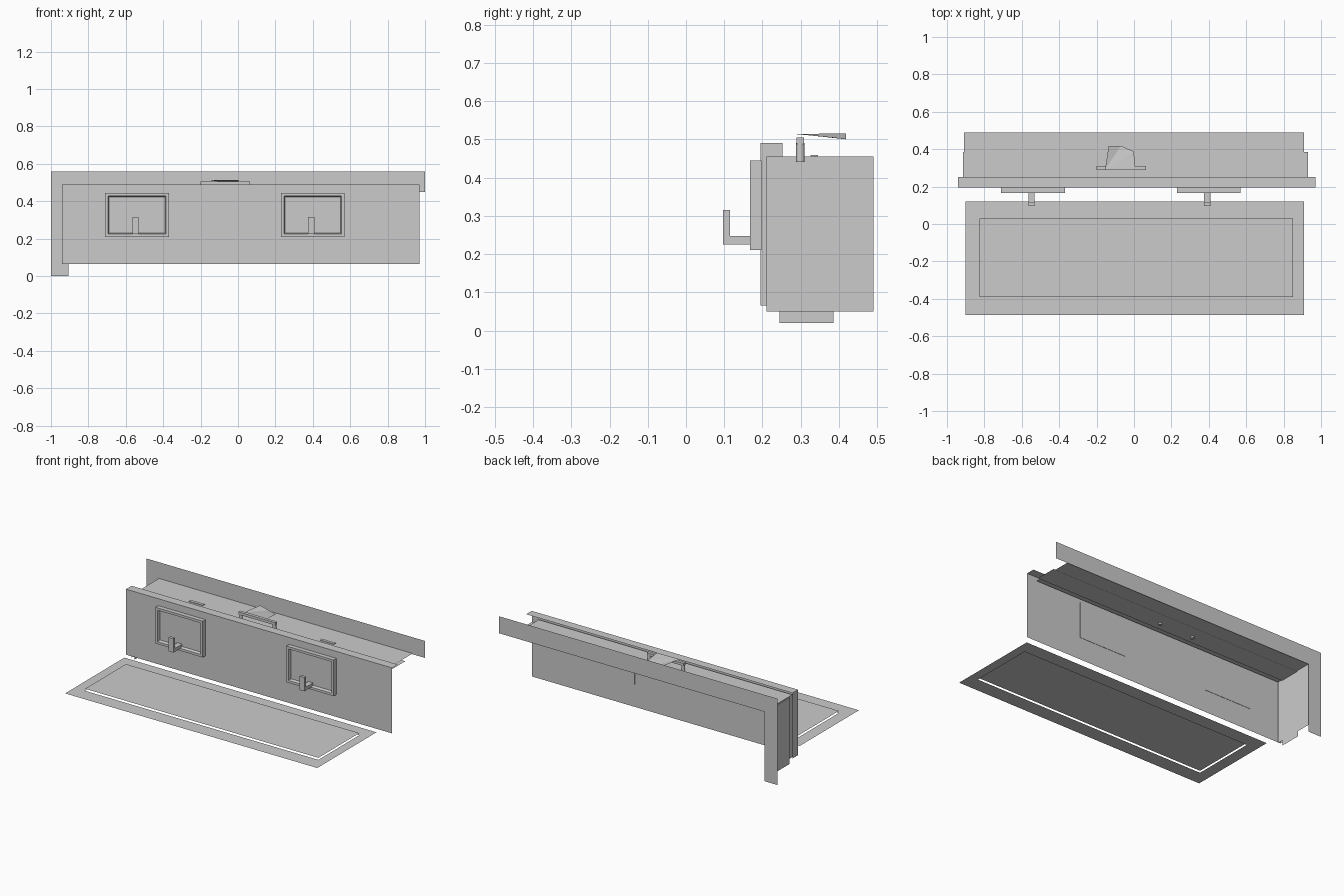
import bpy, bmesh
from math import radians

if "Cube" in bpy.data.objects:
    bpy.data.objects.remove(bpy.data.objects["Cube"])


def finish(name, bm, smooth=False):
    me = bpy.data.meshes.new(name)
    bm.to_mesh(me)
    bm.free()
    ob = bpy.data.objects.new(name, me)
    bpy.context.collection.objects.link(ob)
    if smooth:
        bpy.context.view_layer.objects.active = ob
        ob.select_set(True)
        bpy.ops.object.shade_smooth_by_angle(angle=radians(40))
        ob.select_set(False)
    return ob


def sheets(name, *polys):
    """Open thin sheets, one polygon per point list."""
    bm = bmesh.new()
    for p in polys:
        bm.faces.new([bm.verts.new(v) for v in p])
    bmesh.ops.remove_doubles(bm, verts=bm.verts, dist=1e-5)
    return finish(name, bm)


def flat(x0, x1, y0, y1, z):
    return [(x0, y0, z), (x1, y0, z), (x1, y1, z), (x0, y1, z)]


def upright(x0, x1, z0, z1, y):
    return [(x0, y, z0), (x1, y, z0), (x1, y, z1), (x0, y, z1)]


def side(x, y0, y1, z0, z1):
    return [(x, y1, z0), (x, y0, z0), (x, y0, z1), (x, y1, z1)]


def add_box(bm, x0, x1, y0, y1, z0, z1):
    vs = bmesh.ops.create_cube(bm, size=1)["verts"]
    for v in vs:
        v.co = (x0 if v.co.x < 0 else x1, y0 if v.co.y < 0 else y1,
                z0 if v.co.z < 0 else z1)
    return vs


def ring(name, x0, x1, y0, y1, z, bx, by):
    """Flat rectangular border with a hole."""
    bx0, bx1 = bx
    by0, by1 = by
    o = flat(x0, x1, y0, y1, z)
    i = flat(bx0, bx1, by0, by1, z)
    return sheets(name, *[[o[k], o[(k + 1) % 4], i[(k + 1) % 4], i[k]] for k in range(4)])


# Flat L-shaped panel at the back
sheets("back_panel", [(-1, .49, 0), (-.905, .49, 0), (-.905, .49, .45),
                      (1, .49, .45), (1, .49, .56), (-1, .49, .56)])

# Open-backed cabinet: top and left side only
sheets("cabinet_shell", flat(-.91, .91, .21, .49, .455),
       side(-.91, .21, .49, .05, .455))

# Narrow inner strip that ends in a foot
sheets("support_strip", flat(-.915, .93, .245, .385, .45),
       side(-.915, .245, .385, .02, .45))

# Front plate with folded top and left lips
sheets("front_plate", upright(-.94, .97, .065, .49, .195),
       flat(-.94, .97, .195, .252, .49),
       side(-.94, .195, .252, .065, .49))

# Floor tray: border and slightly raised centre
ring("tray_border", -.9, .91, -.487, .12, .085, (-.825, .85), (-.39, .03))
sheets("tray_centre", flat(-.825, .85, -.39, .03, .098))

for label, cx in (("left", -.54), ("right", .40)):
    # Framed front door with recessed sloping centre
    bm = bmesh.new()
    add_box(bm, cx - .17, cx + .17, .167, .197, .21, .445)
    bm.faces.ensure_lookup_table()
    bm.normal_update()
    front = [f for f in bm.faces if f.normal.y < -.9]
    bmesh.ops.inset_region(bm, faces=front, thickness=.022)
    bmesh.ops.inset_region(bm, faces=front, thickness=.008, depth=-.018)
    finish(label + "_door", bm)

    # L-shaped hook handle
    hook = [(.187, .225), (.097, .225), (.097, .315), (.115, .315), (.115, .247), (.187, .247)]
    bm = bmesh.new()
    hx = cx - .008
    f = bm.faces.new([bm.verts.new((hx - .017, y, z)) for y, z in hook])
    ext = bmesh.ops.extrude_face_region(bm, geom=[f])["geom"]
    bmesh.ops.translate(bm, vec=(.034, 0, 0),
                        verts=[v for v in ext if isinstance(v, bmesh.types.BMVert)])
    bmesh.ops.recalc_face_normals(bm, faces=bm.faces)
    finish(label + "_hook", bm)

    # Flush lid outline and slot on the cabinet top
    lx = cx + .01
    ring(label + "_lid_border", lx - .23, lx + .23, .288, .46, .4575,
         (lx - .215, lx + .215), (.302, .445))
    bm = bmesh.new()
    add_box(bm, lx - .05, lx + .05, .325, .345, .455, .459)
    finish(label + "_lid_slot", bm)

# Grip on the top: bar on two round posts
bm = bmesh.new()
add_box(bm, -.2, .065, .289, .309, .488, .505)
for x in (-.19, .053):
    vs = bmesh.ops.create_cone(bm, cap_ends=True, segments=16, radius1=.011,
                               radius2=.011, depth=.05)["verts"]
    bmesh.ops.translate(bm, verts=vs, vec=(x, .299, .465))
finish("top_grip", bm, smooth=True)

# Twisted flap above the grip
a, b, c, d, e = ((-.155, .29, .514), (.005, .29, .513), (0, .388, .505),
                 (-.07, .418, .5), (-.135, .418, .515))
sheets("grip_flap", [a, b, c], [a, c, d], [a, d, e])
